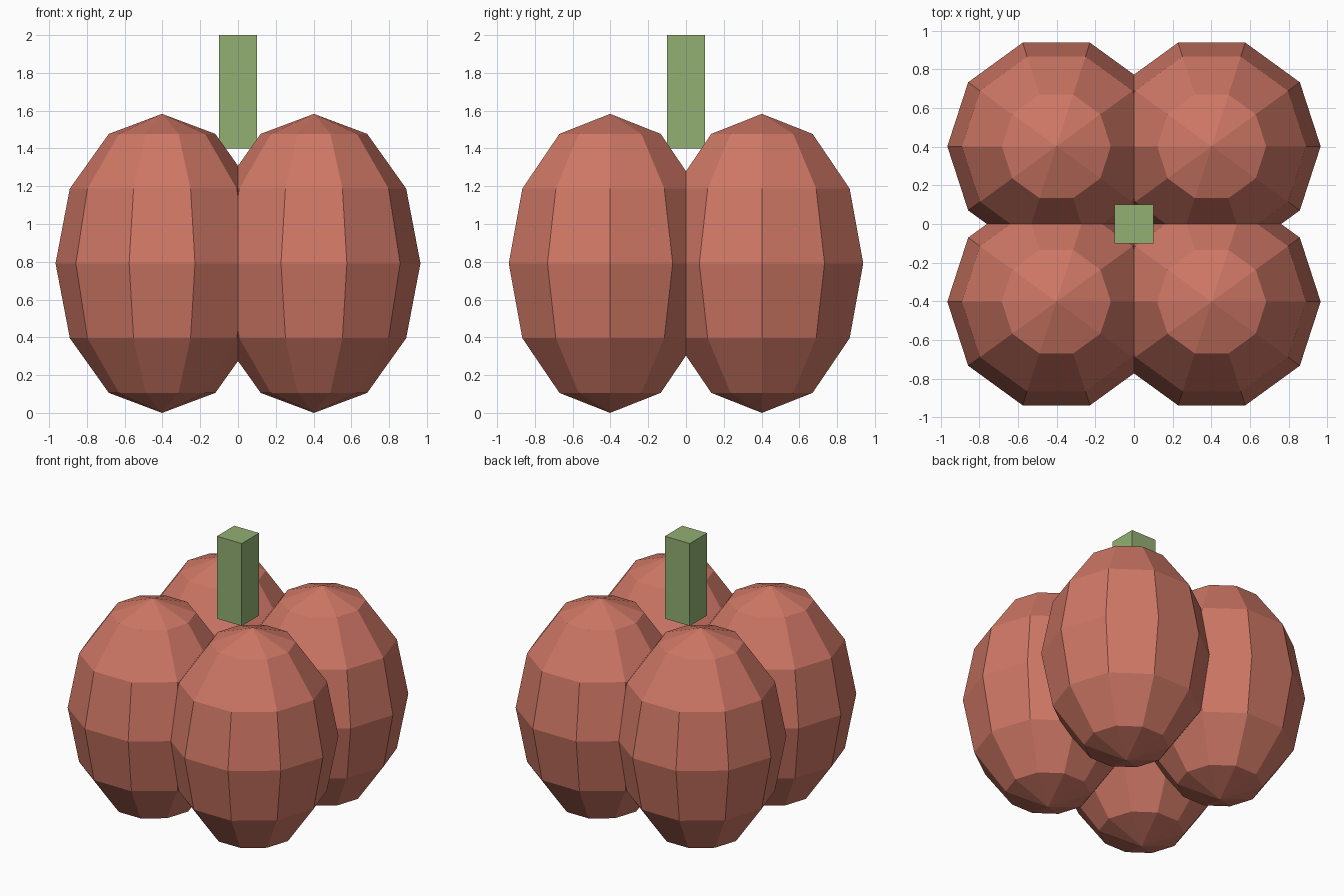
import bpy
import bmesh
from math import sin, cos, pi, tau
from mathutils import Vector

default = bpy.data.objects.get("Cube")
if default:
    bpy.data.objects.remove(default, do_unlink=True)

OFFSET, RADIUS, HALF_HEIGHT = 0.402, 0.564, 0.7915
SEGMENTS, RINGS = 10, 6


def make_material(name, color):
    mat = bpy.data.materials.new(name)
    mat.use_nodes = True
    mat.diffuse_color = color
    mat.node_tree.nodes["Principled BSDF"].inputs["Base Color"].default_value = color
    return mat


def add_object(name, bm, mat, location):
    mesh = bpy.data.meshes.new(name)
    bmesh.ops.recalc_face_normals(bm, faces=bm.faces)
    bm.to_mesh(mesh)
    bm.free()
    mesh.materials.append(mat)
    obj = bpy.data.objects.new(name, mesh)
    obj.location = location
    bpy.context.collection.objects.link(obj)
    return obj


# Lobe: a half-ellipse profile spun about the vertical axis
def make_lobe(name, mat, x, y):
    bm = bmesh.new()
    angles = [pi * i / RINGS for i in range(RINGS + 1)]
    verts = [bm.verts.new((RADIUS * sin(a), 0, HALF_HEIGHT * cos(a))) for a in angles]
    edges = [bm.edges.new(pair) for pair in zip(verts, verts[1:])]
    bmesh.ops.spin(bm, geom=verts + edges, cent=(0, 0, 0), axis=(0, 0, 1),
                   angle=tau, steps=SEGMENTS)
    bmesh.ops.remove_doubles(bm, verts=bm.verts, dist=0.001)
    return add_object(name, bm, mat, (x, y, HALF_HEIGHT))


skin = make_material("terracotta orange", (0.62, 0.185, 0.13, 1))
green = make_material("stem green", (0.29, 0.43, 0.17, 1))

# Four overlapping lobes
for side, sx in (("left", 1), ("right", -1)):
    for end, sy in (("front", -1), ("back", 1)):
        make_lobe(f"{end}_{side}_lobe", skin, sx * OFFSET, sy * OFFSET)

# Square stem
bm = bmesh.new()
bmesh.ops.create_cube(bm, size=1)
bmesh.ops.scale(bm, vec=Vector((0.2, 0.2, 0.6)), verts=bm.verts)
add_object("stem", bm, green, (0, 0, 1.7))
